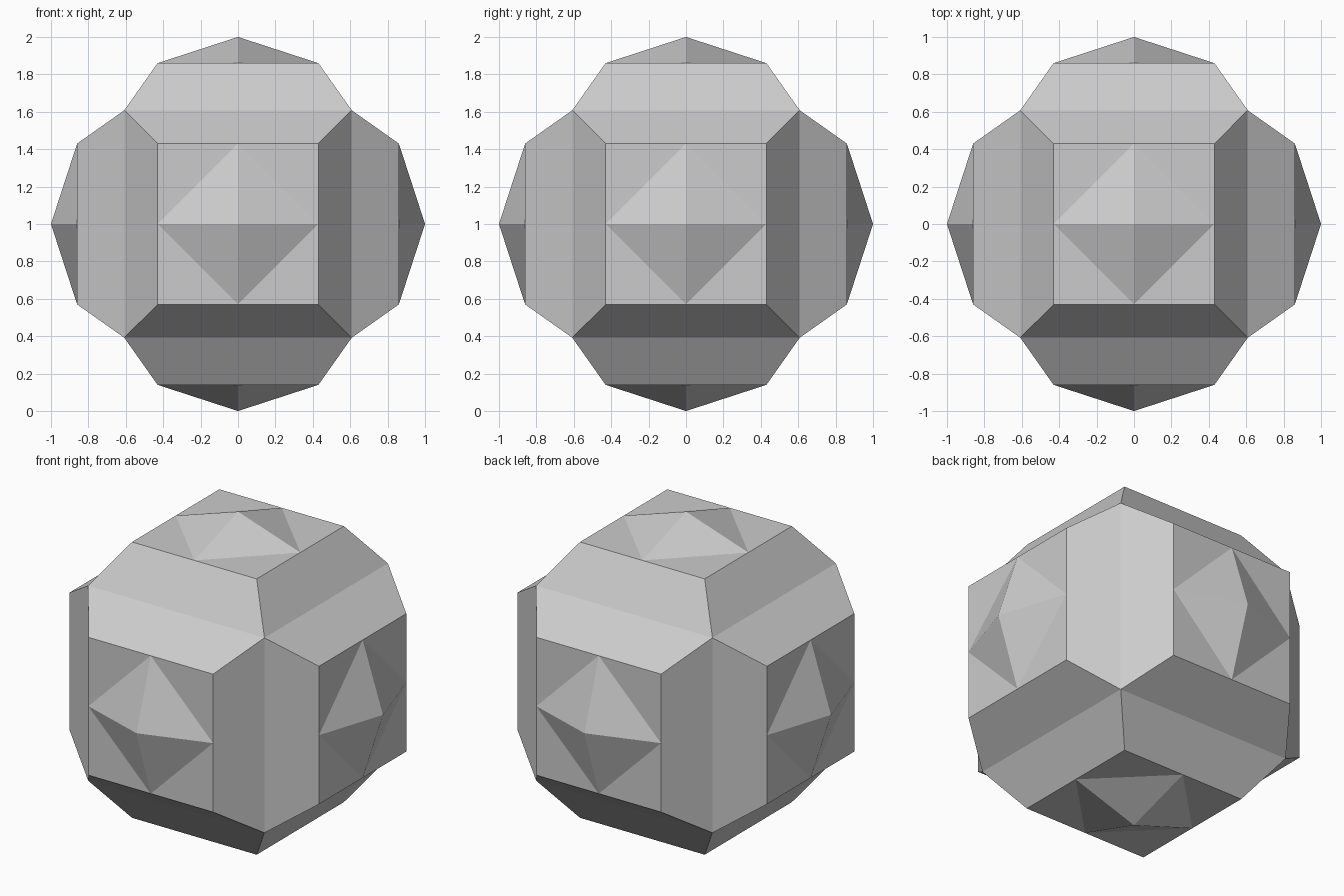
import bpy
import bmesh
from math import pi
from mathutils import Euler, Matrix, Vector

default_cube = bpy.data.objects.get("Cube")
if default_cube:
    bpy.data.objects.remove(default_cube, do_unlink=True)

CORNER = 0.608   # half side of the core cube
PLATE = 0.43     # half side of each raised square
HEIGHT = 0.86    # distance of the raised squares from the centre
TIP = 1.0        # distance of the pyramid tips from the centre
CENTRE = Vector((0, 0, 1))

grey = bpy.data.materials.new("light_grey")
grey.use_nodes = True
colour = (0.6, 0.6, 0.6, 1)
grey.diffuse_color = colour
grey.node_tree.nodes["Principled BSDF"].inputs["Base Color"].default_value = colour


def finish(bm, name):
    """Turn a bmesh into a flat-shaded grey object."""
    mesh = bpy.data.meshes.new(name)
    bm.to_mesh(mesh)
    bm.free()
    mesh.materials.append(grey)
    obj = bpy.data.objects.new(name, mesh)
    bpy.context.collection.objects.link(obj)
    return obj


# Body: a cube whose six faces are inset and raised into square frustums
bm = bmesh.new()
bmesh.ops.create_cube(bm, size=2 * CORNER, matrix=Matrix.Translation(CENTRE))
bmesh.ops.inset_individual(bm, faces=bm.faces[:], thickness=CORNER - PLATE,
                           depth=HEIGHT - CORNER, use_even_offset=True)
finish(bm, "faceted_body")

# Pyramids: a low diamond-based point on each raised square
turns = {
    "top": (0, 0, 0),
    "bottom": (pi, 0, 0),
    "front": (pi / 2, 0, 0),
    "back": (-pi / 2, 0, 0),
    "left": (0, pi / 2, 0),
    "right": (0, -pi / 2, 0),
}
for side, angles in turns.items():
    bm = bmesh.new()
    lift = Matrix.Translation((0, 0, (HEIGHT + TIP) / 2))
    turn = Euler(angles).to_matrix().to_4x4()
    bmesh.ops.create_cone(bm, cap_ends=False, segments=4, radius1=PLATE,
                          radius2=0, depth=TIP - HEIGHT,
                          matrix=Matrix.Translation(CENTRE) @ turn @ lift)
    bmesh.ops.remove_doubles(bm, verts=bm.verts[:], dist=0.0001)
    bmesh.ops.recalc_face_normals(bm, faces=bm.faces[:])
    # Keep every slope facing away from the centre
    bm.normal_update()
    inward = [f for f in bm.faces
              if f.normal.dot(f.calc_center_median() - CENTRE) < 0]
    bmesh.ops.reverse_faces(bm, faces=inward)
    finish(bm, side + "_pyramid")
